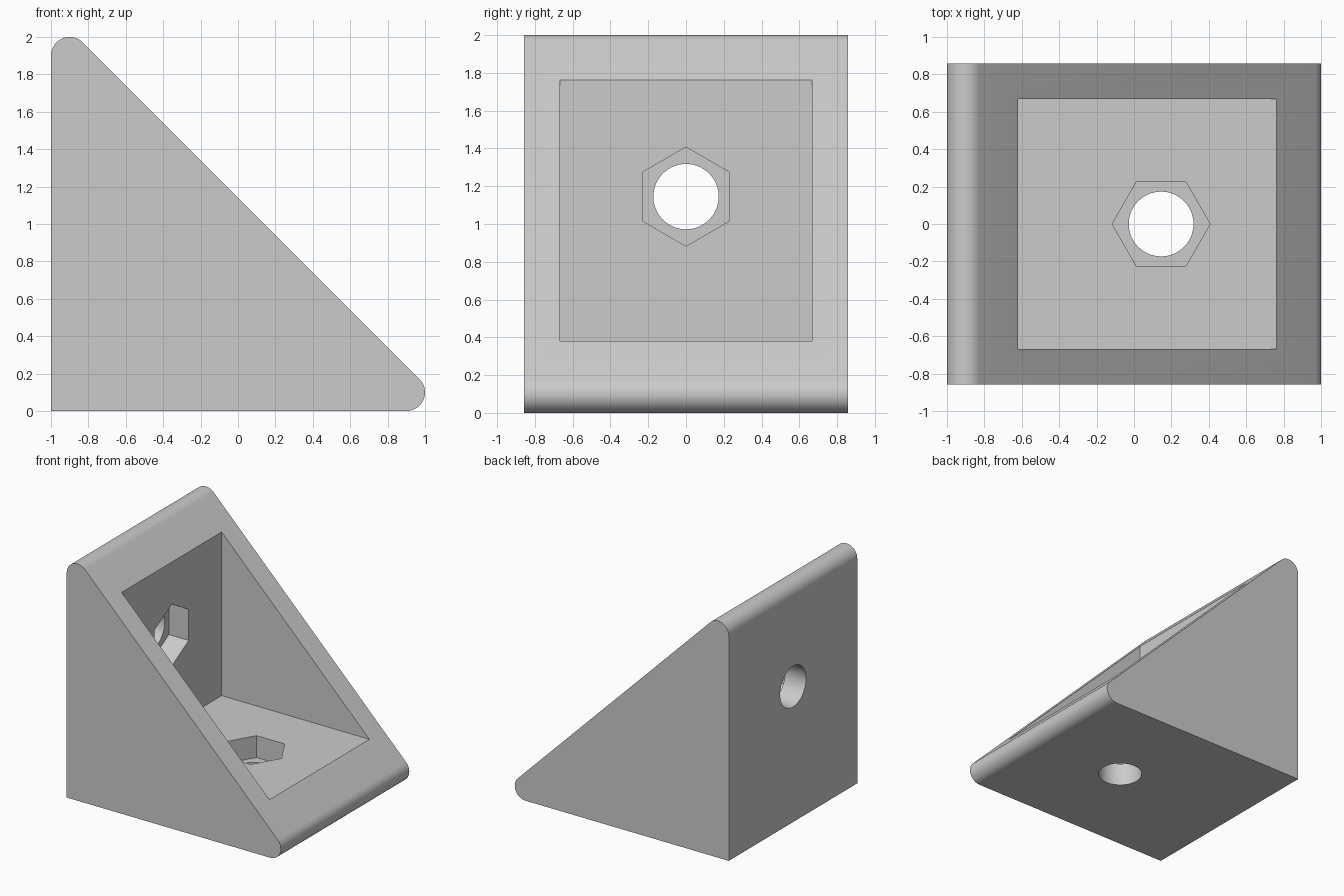
import bpy
import bmesh
from math import cos, sin, pi, radians

cube = bpy.data.objects.get("Cube")
if cube:
    bpy.data.objects.remove(cube, do_unlink=True)

HALF_DEPTH = 0.857
ROUND = 0.1        # radius of the two rounded tips
WALL = 0.38        # thickness of floor and upright wall
HOLE_Z, HOLE_R = 1.145, 0.173
NUT_R, NUT_SEAT = 0.262, 0.195

grey = bpy.data.materials.new("light grey")
grey.use_nodes = True
grey.diffuse_color = (0.6, 0.6, 0.6, 1)
grey.node_tree.nodes["Principled BSDF"].inputs["Base Color"].default_value = (0.6, 0.6, 0.6, 1)


def arc(cx, cy, r, start, end, steps):
    angles = [radians(start + (end - start) * i / steps) for i in range(steps + 1)]
    return [(cx + r * cos(a), cy + r * sin(a)) for a in angles]


def prism(name, outline, low, high, place):
    """Extrude a 2D outline from low to high; place maps (u, v, w) to xyz."""
    bm = bmesh.new()
    rings = [[bm.verts.new(place(u, v, w)) for u, v in outline] for w in (low, high)]
    n = len(outline)
    for ring in rings:
        bm.faces.new(ring)
    for i in range(n):
        j = (i + 1) % n
        bm.faces.new((rings[0][i], rings[0][j], rings[1][j], rings[1][i]))
    bmesh.ops.recalc_face_normals(bm, faces=bm.faces)
    mesh = bpy.data.meshes.new(name)
    bm.to_mesh(mesh)
    bm.free()
    mesh.materials.append(grey)
    obj = bpy.data.objects.new(name, mesh)
    bpy.context.collection.objects.link(obj)
    return obj


def along_y(u, v, w):
    return (u, w, v)


def through_floor(u, v, w):
    return (u - 1 + HOLE_Z, v, w)


def through_wall(u, v, w):
    return (w - 1, v, u + HOLE_Z)


# Triangular body with rounded tips
tip = 1 - ROUND
profile = [(-1, 0)]
profile += arc(tip, ROUND, ROUND, -90, 45, 18)
profile += arc(-tip, 2 - ROUND, ROUND, 45, 180, 18)
bracket = prism("corner_bracket", profile, -HALF_DEPTH, HALF_DEPTH, along_y)

# Open pocket, then a bolt hole and hexagonal nut seat in each leg
pocket = [(WALL - 1, WALL), (2, WALL), (2, 3), (WALL - 1, 3)]
cutters = [prism("pocket_cutter", pocket, -0.667, 0.667, along_y)]
circle = arc(0, 0, HOLE_R, 0, 360, 64)[:-1]
hexagon = arc(0, 0, NUT_R, 0, 360, 6)[:-1]
for leg, place in (("floor", through_floor), ("wall", through_wall)):
    cutters.append(prism(leg + "_nut_cutter", hexagon, NUT_SEAT, WALL + 0.1, place))
    cutters.append(prism(leg + "_hole_cutter", circle, -0.1, WALL + 0.05, place))

bpy.ops.object.select_all(action="DESELECT")
bracket.select_set(True)
bpy.context.view_layer.objects.active = bracket
for cutter in cutters:
    cutter.hide_render = True
    cut = bracket.modifiers.new(cutter.name, "BOOLEAN")
    cut.operation = "DIFFERENCE"
    cut.solver = "EXACT"
    cut.object = cutter
    bpy.ops.object.modifier_apply(modifier=cut.name)
    bpy.data.objects.remove(cutter, do_unlink=True)

bpy.ops.object.shade_smooth_by_angle(angle=radians(25))
